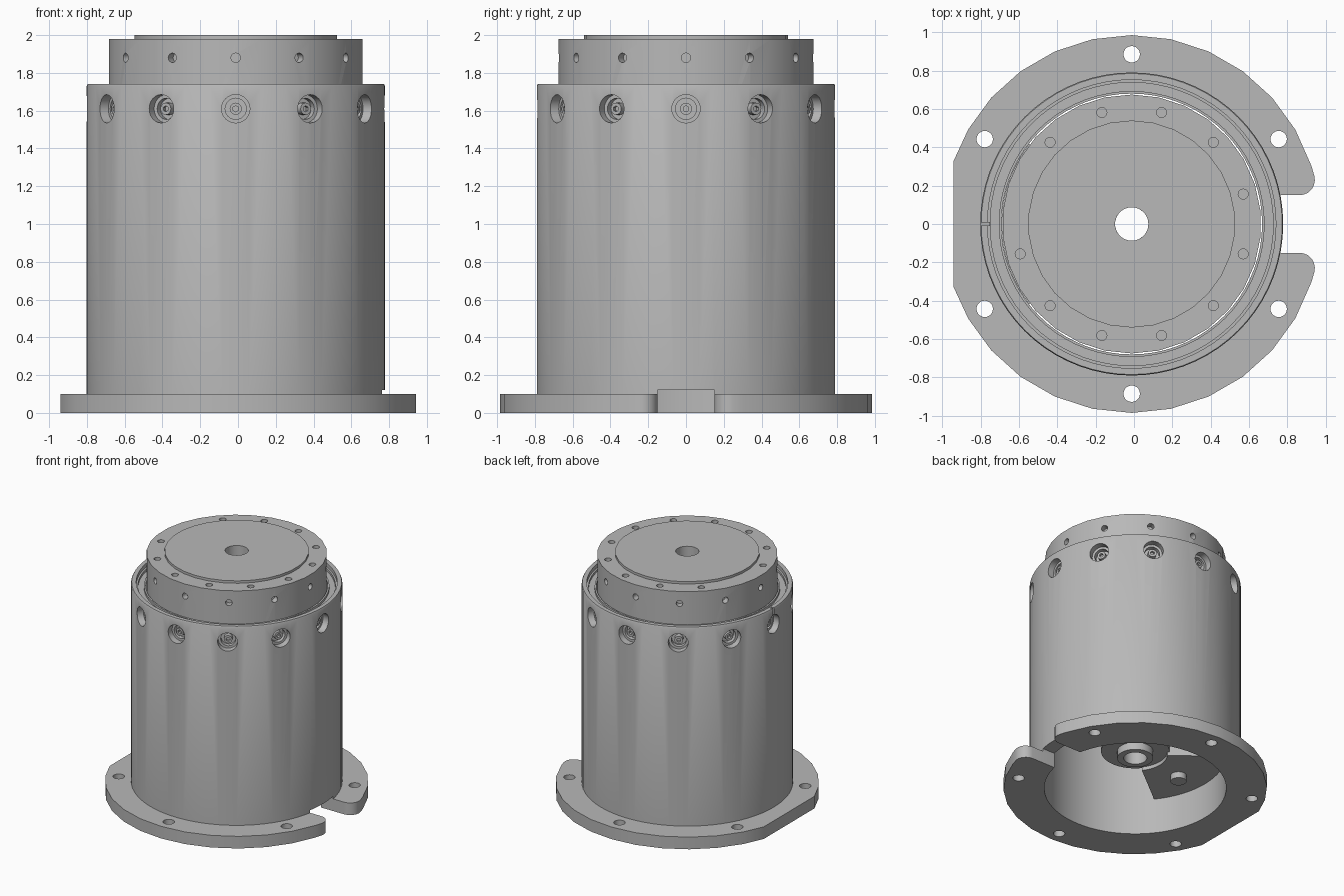
import bpy, bmesh
from math import sin, cos, pi, radians, sqrt, degrees, acos
from mathutils import Matrix, Vector

cube = bpy.data.objects.get("Cube")
if cube:
    bpy.data.objects.remove(cube, do_unlink=True)

CX = -0.012          # axis of the housing
RIM = 0.985          # flange radius
WALL_IN, WALL_OUT = 0.68, 0.79
SLOT = 0.15          # half width of the notch

steel = bpy.data.materials.new("grey_metal")
steel.use_nodes = True
GREY = (0.48, 0.48, 0.48, 1)
steel.diffuse_color = GREY
steel.node_tree.nodes["Principled BSDF"].inputs["Base Color"].default_value = GREY


def make(name, bm):
    bmesh.ops.recalc_face_normals(bm, faces=bm.faces)
    mesh = bpy.data.meshes.new(name)
    bm.to_mesh(mesh)
    bm.free()
    mesh.materials.append(steel)
    ob = bpy.data.objects.new(name, mesh)
    ob.location.x = CX
    bpy.context.collection.objects.link(ob)
    return ob


def lathe(name, profile, segments):
    """Spin a closed (radius, height) profile round the axis."""
    bm = bmesh.new()
    vs = [bm.verts.new((0, r, z)) for r, z in profile]
    edges = [bm.edges.new((vs[i - 1], vs[i])) for i in range(len(vs))]
    bmesh.ops.spin(bm, geom=vs + edges, cent=(0, 0, 0), axis=(0, 0, 1),
                   angle=2 * pi, steps=segments)
    bmesh.ops.remove_doubles(bm, verts=bm.verts, dist=1e-4)
    return make(name, bm)


def plate(name, outline, z0, z1):
    """Extrude a flat outline upward."""
    bm = bmesh.new()
    face = bm.faces.new([bm.verts.new((x, y, z0)) for x, y in outline])
    up = bmesh.ops.extrude_face_region(bm, geom=[face])["geom"]
    bmesh.ops.translate(bm, vec=(0, 0, z1 - z0),
                        verts=[v for v in up if isinstance(v, bmesh.types.BMVert)])
    return make(name, bm)


def polar(r, deg):
    return r * cos(radians(deg)), r * sin(radians(deg))


def rod(bm, start, end, radius, sides=20):
    a, b = Vector(start), Vector(end)
    turn = (b - a).to_track_quat('Z', 'Y').to_matrix().to_4x4()
    bmesh.ops.create_cone(bm, cap_ends=True, segments=sides, radius1=radius,
                          radius2=radius, depth=(b - a).length,
                          matrix=Matrix.Translation((a + b) / 2) @ turn)


def spokes(radius, r0, r1, z, sides=20):
    """Twelve radial rods."""
    bm = bmesh.new()
    for a in range(0, 360, 30):
        rod(bm, (*polar(r0, a), z), (*polar(r1, a), z), radius, sides)
    return bm


def pins(spots, radius, z0, z1):
    bm = bmesh.new()
    for x, y in spots:
        rod(bm, (x, y, z0), (x, y, z1), radius)
    return bm


def box(lo, hi):
    bm = bmesh.new()
    lo, hi = Vector(lo), Vector(hi)
    bmesh.ops.create_cube(bm, size=1, matrix=Matrix.Translation((lo + hi) / 2)
                          @ Matrix.Diagonal((*(hi - lo), 1)))
    return bm


def cut(ob, *cutters):
    """Subtract each cutter in turn and bake the result."""
    for bm in cutters:
        tool = make("cutter", bm)
        tool.hide_render = True
        mod = ob.modifiers.new("cut", 'BOOLEAN')
        mod.operation, mod.solver, mod.object = 'DIFFERENCE', 'EXACT', tool
        graph = bpy.context.evaluated_depsgraph_get()
        baked = bpy.data.meshes.new_from_object(ob.evaluated_get(graph))
        ob.modifiers.clear()
        ob.data = baked
        bpy.data.objects.remove(tool, do_unlink=True)


# mounting flange: C-shaped plate with a flat side and a round-cornered notch
corner = 0.08
cy = SLOT + corner
cx = sqrt((RIM - corner) ** 2 - cy ** 2)
tip = degrees(acos(cx / (RIM - corner)))
upper = [(cx + corner * cos(radians(a)), cy + corner * sin(radians(a)))
         for a in [-90 + (90 + tip) * i / 6 for i in range(7)]]
arc = [polar(RIM, a) for a in range(18, 343, 12)]
flat = -0.94 - CX
edge_y = sqrt(RIM ** 2 - flat ** 2)
rim = [p for p in arc if p[0] > flat and p[1] > 0]
rim += [(flat, edge_y), (flat, -edge_y)]
rim += [p for p in arc if p[0] > flat and p[1] < 0]
lower = [(x, -y) for x, y in reversed(upper)]
mouth = sqrt(WALL_IN ** 2 - SLOT ** 2)
bore = [(mouth, -SLOT)] + [polar(WALL_IN, a) for a in range(345, 14, -5)] + [(mouth, SLOT)]
flange = plate("mounting_flange", upper + rim + lower + bore, 0, 0.1)
cut(flange, pins([polar(0.885, a) for a in range(30, 360, 60)], 0.043, -0.1, 0.2))

# cylindrical housing with screw pockets, cable notch and rim slit
housing = lathe("housing", [
    (WALL_IN, 0.1), (WALL_OUT, 0.1), (WALL_OUT, 1.73), (0.785, 1.74), (0.752, 1.74),
    (0.752, 1.71), (0.738, 1.71), (0.738, 1.69), (0.693, 1.69), (0.693, 1.71),
    (WALL_IN, 1.71)], 72)
cut(housing,
    box((0.5, -SLOT, 0), (1, SLOT, 0.122)),
    spokes(0.075, 0.735, 0.9, 1.61, 24),
    spokes(0.056, 0.70, 0.8, 1.61, 24),
    box((-0.9, -0.008, 1.66), (-0.74, 0.008, 1.8)))

# screws seated in the pockets
screws = make("housing_screws", spokes(0.032, 0.69, 0.742, 1.61, 16))
cut(screws, spokes(0.016, 0.72, 0.8, 1.61, 6))

# rotating top plate with raised disc and central bore
rotor = lathe("top_plate", [(0.087, 1.5), (0.675, 1.5), (0.675, 1.98),
                            (0.54, 1.98), (0.54, 2.0), (0.087, 2.0)], 30)
cut(rotor,
    spokes(0.025, 0.62, 0.8, 1.88, 16),
    pins([polar(0.602, a) for a in range(15, 360, 30) if a != 165], 0.026, 1.93, 2.1))

# inner hub and hollow shaft
hub = lathe("inner_hub", [(0.13, 0.32), (0.256, 0.32), (0.256, 1.5), (0.13, 1.5)], 32)
shaft = lathe("hollow_shaft", [(0.087, 0.26), (0.135, 0.26),
                               (0.135, 1.5), (0.087, 1.5)], 32)

# inner bracket and its stud
sweep = range(142, 219, 4)
bracket = plate("inner_bracket", [polar(0.679, a) for a in sweep]
                + [polar(0.24, a) for a in reversed(sweep)], 0.29, 0.4)
stud = make("bracket_stud", pins([polar(0.45, 184)], 0.06, 0.24, 0.3))

# smooth the curved sides, keep edges crisp
bpy.ops.object.select_all(action='DESELECT')
for ob in (flange, housing, screws, rotor, hub, shaft, bracket, stud):
    ob.select_set(True)
    bpy.context.view_layer.objects.active = ob
bpy.ops.object.shade_smooth_by_angle(angle=radians(30))
